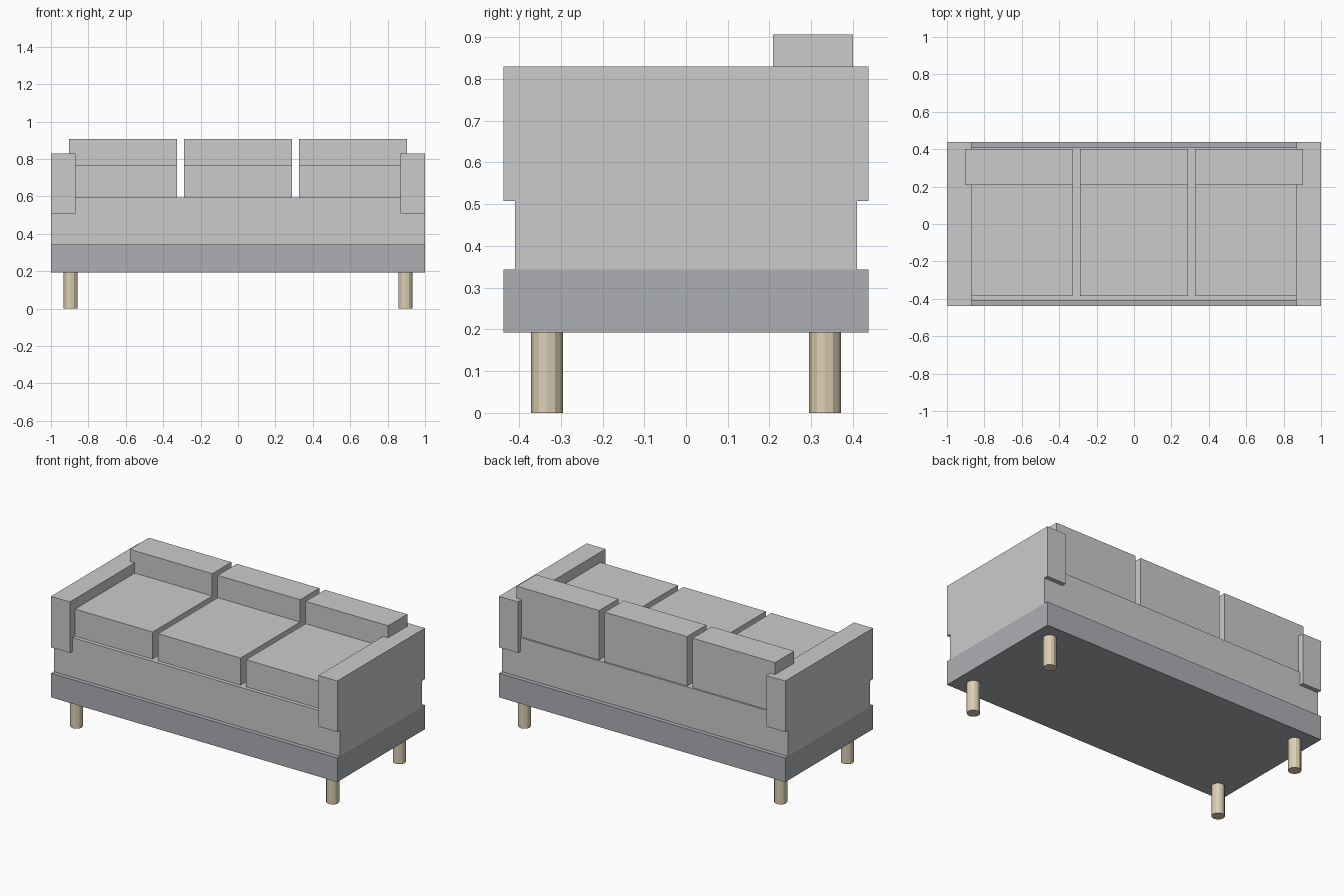
import bpy

if "Cube" in bpy.data.objects:
    bpy.data.objects.remove(bpy.data.objects["Cube"])


def material(name, color):
    m = bpy.data.materials.new(name)
    m.diffuse_color = color
    m.use_nodes = True
    m.node_tree.nodes["Principled BSDF"].inputs["Base Color"].default_value = m.diffuse_color
    return m


def box(name, x, y, z, mat=None):
    """Axis-aligned box from (min, max) ranges."""
    size = [r[1] - r[0] for r in (x, y, z)]
    centre = [(r[0] + r[1]) / 2 for r in (x, y, z)]
    bpy.ops.mesh.primitive_cube_add(size=1, location=centre)
    ob = bpy.context.object
    ob.name = name
    ob.scale = size
    bpy.ops.object.transform_apply(location=False, rotation=False, scale=True)
    if mat:
        ob.data.materials.append(mat)
    return ob


wood = material("wood", (0.72, 0.62, 0.45, 1))
dark = material("dark_grey", (0.42, 0.43, 0.45, 1))

PLINTH_Z, BODY_Z, SEAT_Z = 0.192, 0.344, 0.594
DEPTH = 0.4375

# Plinth and upholstered body
box("plinth", (-1, 1), (-DEPTH, DEPTH), (PLINTH_Z, BODY_Z), dark)
box("body", (-1, 1), (-0.41, 0.41), (BODY_Z, SEAT_Z))

# Armrests overhang the body at front and back
for side, x in (("left", (-1, -0.868)), ("right", (0.868, 1))):
    box(side + "_armrest", x, (-DEPTH, DEPTH), (0.508, 0.83))

# Three seat cushions with three taller back cushions behind them
for place, cx in (("left", -0.6145), ("middle", 0), ("right", 0.6145)):
    x = (cx - 0.288, cx + 0.288)
    box(place + "_seat_cushion", x, (-0.386, 0.209), (SEAT_Z, 0.765))
    box(place + "_back_cushion", x, (0.209, 0.4), (SEAT_Z, 0.906))

# Four round legs
for end, y in (("front", -0.333), ("back", 0.333)):
    for side, x in (("left", -0.895), ("right", 0.895)):
        bpy.ops.mesh.primitive_cylinder_add(
            vertices=12, radius=0.038, depth=PLINTH_Z, location=(x, y, PLINTH_Z / 2))
        leg = bpy.context.object
        leg.name = f"{end}_{side}_leg"
        leg.data.materials.append(wood)
